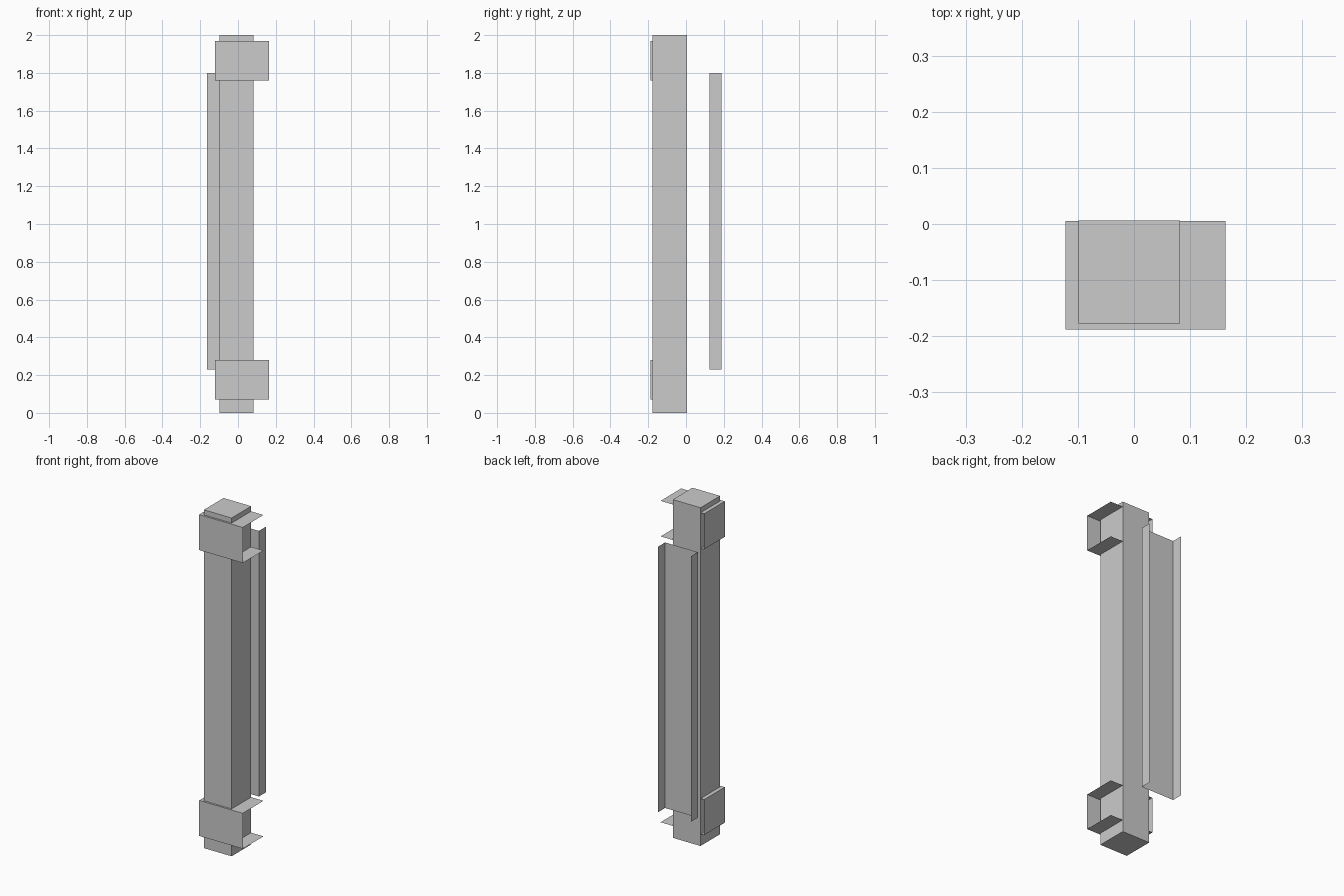
import bpy, bmesh
from mathutils import Vector

if "Cube" in bpy.data.objects:
    bpy.data.objects.remove(bpy.data.objects["Cube"])


def box(name, lo, hi, open_sides=()):
    """Box between two corners; faces whose normals are in open_sides are removed."""
    lo, hi = Vector(lo), Vector(hi)
    bm = bmesh.new()
    bmesh.ops.create_cube(bm, size=1)
    bm.normal_update()
    removed = [f for f in bm.faces
               if any(f.normal.dot(Vector(s)) > 0.9 for s in open_sides)]
    bmesh.ops.delete(bm, geom=removed, context='FACES')
    for v in bm.verts:
        v.co = Vector((v.co[i] + 0.5) * (hi[i] - lo[i]) + lo[i] for i in range(3))
    mesh = bpy.data.meshes.new(name)
    bm.to_mesh(mesh)
    bm.free()
    obj = bpy.data.objects.new(name, mesh)
    bpy.context.collection.objects.link(obj)
    return obj


RIGHT, BACK, UP, DOWN = (1, 0, 0), (0, 1, 0), (0, 0, 1), (0, 0, -1)

# Solid square post
box("post", (-0.099, -0.177, 0), (0.082, 0.006, 2))

# Thin sheet brackets wrapping the post, open at the right and the back
for name, z in (("lower_bracket", 0.07), ("upper_bracket", 1.76)):
    box(name, (-0.122, -0.188, z), (0.163, 0.005, z + 0.21), (RIGHT, BACK))

# Thin sheet channel standing behind the post, open at the back and both ends
box("rear_channel", (-0.164, 0.124, 0.23), (0.05, 0.188, 1.80), (BACK, UP, DOWN))
